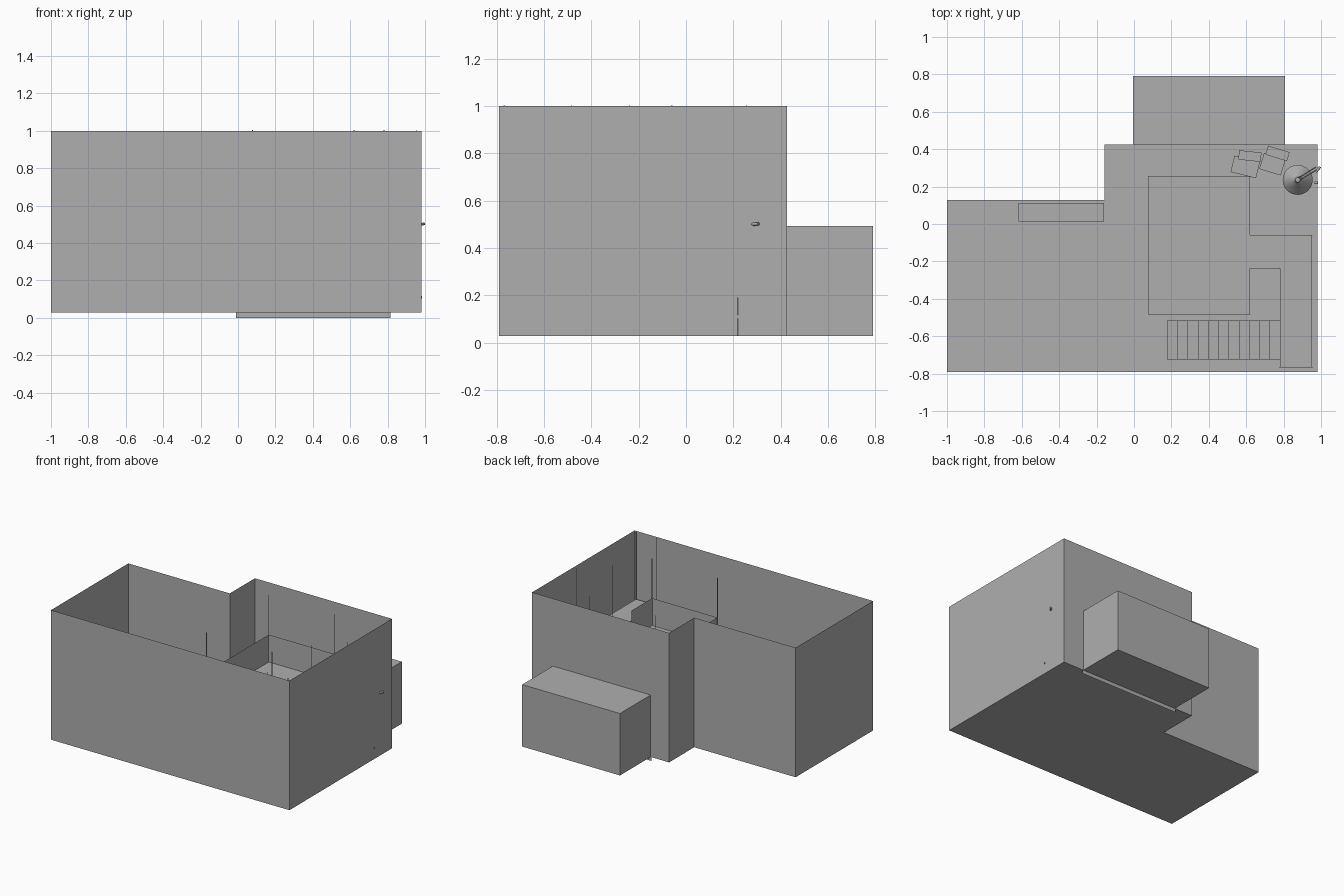
import bpy, bmesh, math
from mathutils import Vector, Matrix

if "Cube" in bpy.data.objects:
    bpy.data.objects.remove(bpy.data.objects["Cube"])

FLOOR, DECK, BACK = 0.028, 0.5, 0.426

grey = bpy.data.materials.new("dark_grey")
grey.diffuse_color = (0.43, 0.43, 0.43, 1)
grey.use_nodes = True
grey.node_tree.nodes["Principled BSDF"].inputs["Base Color"].default_value = grey.diffuse_color


def make(name, bm):
    me = bpy.data.meshes.new(name)
    bm.to_mesh(me)
    bm.free()
    me.materials.append(grey)
    ob = bpy.data.objects.new(name, me)
    bpy.context.collection.objects.link(ob)
    return ob


def walls(name, pts, z0, z1, floor=False, top=False, closed=True):
    """Thin sheet walls along an outline, with optional floor and lid."""
    bm = bmesh.new()
    lo = [bm.verts.new((x, y, z0)) for x, y in pts]
    hi = [bm.verts.new((x, y, z1)) for x, y in pts]
    n = len(pts)
    for i in range(n if closed else n - 1):
        j = (i + 1) % n
        bm.faces.new((lo[i], lo[j], hi[j], hi[i]))
    if floor:
        bm.faces.new(lo[::-1])
    if top:
        bm.faces.new(hi)
    return make(name, bm)


def box(name, x0, x1, y0, y1, z0, z1):
    pts = [(x0, y0), (x1, y0), (x1, y1), (x0, y1)]
    return walls(name, pts, z0, z1, True, True)


def turned_box(name, cx, cy, w, d, z0, z1, angle):
    ob = box(name, -w / 2, w / 2, -d / 2, d / 2, z0, z1)
    ob.data.transform(Matrix.Translation((cx, cy, 0)) @ Matrix.Rotation(math.radians(angle), 4, 'Z'))
    return ob


def rod(name, a, b, r, r2=None, caps=True, sides=12):
    a, b = Vector(a), Vector(b)
    d = b - a
    bm = bmesh.new()
    m = Matrix.Translation((a + b) / 2) @ d.to_track_quat('Z', 'Y').to_matrix().to_4x4()
    bmesh.ops.create_cone(bm, cap_ends=caps, segments=sides, radius1=r,
                          radius2=r if r2 is None else r2, depth=d.length, matrix=m)
    for f in bm.faces:
        f.smooth = len(f.verts) == 4
    return make(name, bm)


# Room shell, open at the top
walls("room_shell", [(-1, -0.79), (0.98, -0.79), (0.98, BACK), (-0.158, BACK),
                     (-0.158, 0.128), (-1, 0.128)], FLOOR, 1.0, floor=True)

# Closet behind the back wall, and the lower edge of its front panel
walls("closet", [(0.807, BACK), (0.807, 0.79), (-0.005, 0.79), (-0.005, BACK)],
      FLOOR, 0.493, True, True, closed=False)
walls("closet_front_sill", [(-0.012, BACK), (0.815, BACK)], 0, FLOOR, closed=False)

# Hanging loft: deck with a parapet that opens onto the walkway
X0, X1, Y0, Y1 = 0.077, 0.62, -0.483, 0.255
box("loft_deck", X0, X1, Y0, Y1, DECK - 0.015, DECK)
walls("loft_parapet", [(X1, -0.06), (X1, Y1), (X0, Y1), (X0, Y0), (X1, Y0), (X1, -0.238)],
      DECK, 0.705, closed=False)
walls("walkway", [(0.62, -0.06), (0.62, -0.238), (0.78, -0.238), (0.78, -0.768),
                  (0.953, -0.768), (0.953, -0.06)], DECK - 0.015, DECK, True, True)

# Suspension rods up to ceiling height
for i, (x, y) in enumerate([(X0, Y0), (X0, Y1), (X1, Y0), (X1, Y1), (0.78, -0.238),
                            (0.78, -0.768), (0.953, -0.768), (0.953, -0.06)]):
    rod(f"hanger_{i}", (x, y, DECK - 0.015), (x, y, 1.003), 0.0025, sides=8)

# Stairs: a stepped profile pushed across the stair width
N, SX0, SX1 = 11, 0.177, 0.78
run, rise = (SX1 - SX0) / N, (DECK - FLOOR) / (N + 1)
prof = [(SX0, FLOOR)]
for i in range(N):
    z = FLOOR + rise * (i + 1)
    prof += [(SX0 + run * i, z), (SX0 + run * (i + 1), z)]
prof.append((SX1, FLOOR))
bm = bmesh.new()
face = bm.faces.new([bm.verts.new((x, -0.725, z)) for x, z in prof])
ext = bmesh.ops.extrude_face_region(bm, geom=[face], use_keep_orig=True)
bmesh.ops.translate(bm, verts=[v for v in ext["geom"] if isinstance(v, bmesh.types.BMVert)],
                    vec=(0, 0.21, 0))
bmesh.ops.recalc_face_normals(bm, faces=bm.faces)
make("stairs", bm)

# Low cabinet near the left back wall
box("cabinet", -0.617, -0.16, 0.013, 0.112, FLOOR, 0.21)

# Two seats in the corner
for k, (cx, cy, ang) in enumerate([(0.595, 0.305, -14), (0.74, 0.32, -17)]):
    a = math.radians(ang)
    turned_box(f"seat_{k}", cx, cy, 0.14 - 0.02 * k, 0.09, 0.06, 0.11, ang)
    turned_box(f"seat_back_{k}", cx + 0.01 - 0.06 * math.sin(a), cy + 0.06 * math.cos(a),
               0.12, 0.05, 0.06, 0.19, ang + 8 * (1 - k))
    for sx in (-1, 1):
        for sy in (-1, 1):
            dx, dy = sx * 0.045, sy * 0.035
            turned_box(f"seat_leg_{k}_{sx}_{sy}", cx + dx * math.cos(a) - dy * math.sin(a),
                       cy + dx * math.sin(a) + dy * math.cos(a), 0.01, 0.01, FLOOR, 0.06, ang)

# Jointed floor lamp: tripod base, post, two arms that reach the side wall, and a shade
CX, CY = 0.875, 0.236
elbow = Vector((0.983, 0.298, 0.5))
pivot = Vector((CX, CY, 0.3))
for k in range(4):
    t = math.radians(45 + 90 * k)
    rod(f"lamp_foot_{k}", (CX, CY, 0.06),
        (CX + 0.07 * math.cos(t), CY + 0.07 * math.sin(t), FLOOR + 0.003), 0.004)
rod("lamp_post", (CX, CY, FLOOR), pivot, 0.006)
off = Vector((-0.5, 0.86, 0)) * 0.007
for s in (-1, 1):
    rod(f"lamp_lower_arm_{s}", pivot + s * off, elbow - Vector((0.008, 0, 0)) + s * off, 0.003)
    rod(f"lamp_upper_arm_{s}", elbow - Vector((0.006, 0, 0)) + s * off,
        Vector((CX, CY, 0.54)) + s * off, 0.003)
rod("lamp_elbow", elbow - Vector((0.01, 0.02, 0)), elbow + Vector((0.012, 0.008, 0.002)), 0.007)
rod("lamp_shade", (CX, CY, 0.44), (CX, CY, 0.51), 0.08, 0.02, caps=False, sides=32)
rod("lamp_socket", (CX, CY, 0.51), (CX, CY, 0.545), 0.02, 0.012, sides=24)

# Thin cord on the side wall with a small switch
rod("wall_cord", (0.979, 0.22, FLOOR), (0.979, 0.22, 0.19), 0.002, sides=8)
rod("wall_switch", (0.965, 0.22, 0.11), (0.985, 0.22, 0.11), 0.007)
